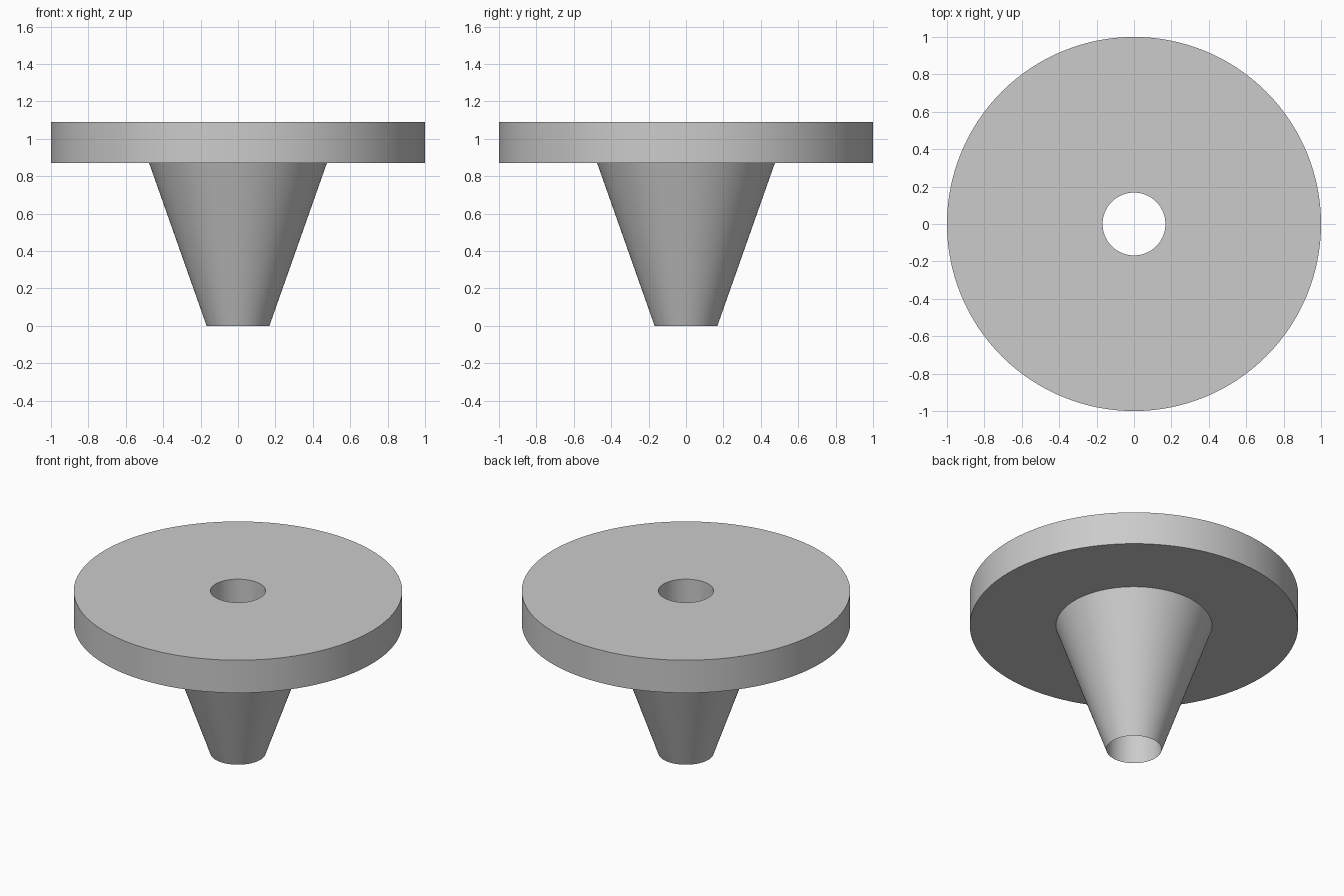
import bpy, bmesh, math
from mathutils import Vector

cube = bpy.data.objects.get("Cube")
if cube:
    bpy.data.objects.remove(cube)

BORE, NECK, RIM = 0.168, 0.475, 1.0
UNDERSIDE, TOP = 0.87, 1.09
SEGMENTS = 128

grey = bpy.data.materials.new("plain grey")
grey.use_nodes = True
colour = (0.6, 0.6, 0.6, 1)
grey.diffuse_color = colour
grey.node_tree.nodes["Principled BSDF"].inputs["Base Color"].default_value = colour

# Closed cross-section: tapered stem, wide disc and straight bore
profile = [(BORE, 0), (NECK, UNDERSIDE), (RIM, UNDERSIDE), (RIM, TOP), (BORE, TOP)]
bm = bmesh.new()
verts = [bm.verts.new((r, 0, z)) for r, z in profile]
edges = [bm.edges.new((v, verts[i - 1])) for i, v in enumerate(verts)]

# Turn the section about the vertical axis
bmesh.ops.spin(bm, geom=verts + edges, cent=Vector(), axis=Vector((0, 0, 1)),
               angle=math.tau, steps=SEGMENTS, use_merge=True)
bmesh.ops.remove_doubles(bm, verts=bm.verts, dist=0.0001)
bmesh.ops.recalc_face_normals(bm, faces=bm.faces)

mesh = bpy.data.meshes.new("flanged_cone")
bm.to_mesh(mesh)
bm.free()
mesh.materials.append(grey)
body = bpy.data.objects.new("flanged_cone", mesh)
bpy.context.collection.objects.link(body)

# Smooth round walls with crisp rims
bpy.ops.object.select_all(action="DESELECT")
body.select_set(True)
bpy.context.view_layer.objects.active = body
bpy.ops.object.shade_smooth_by_angle(angle=math.radians(15))
